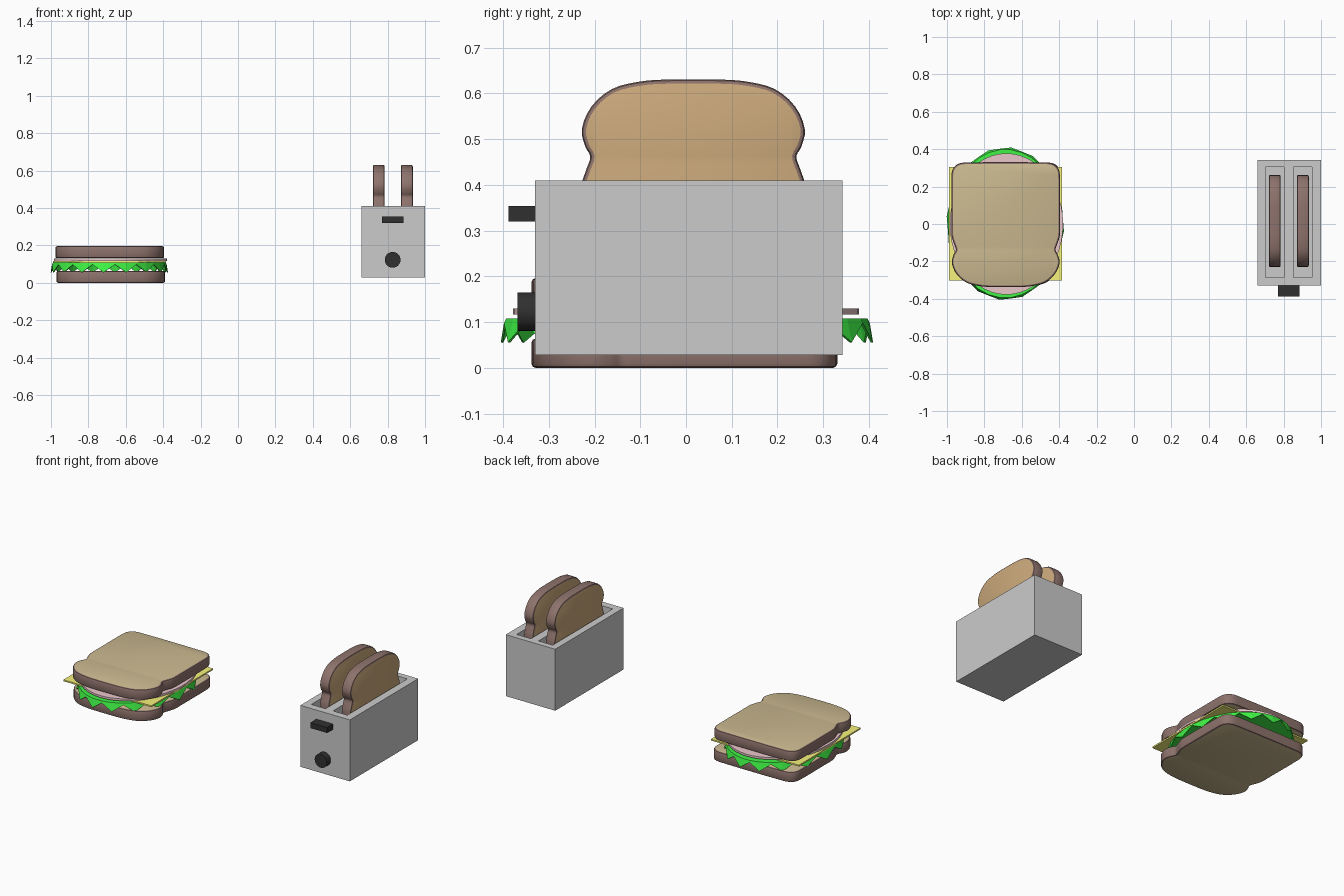
import bpy, bmesh
from math import sin, cos, pi, radians
from mathutils import Matrix, Vector

if "Cube" in bpy.data.objects:
    bpy.data.objects.remove(bpy.data.objects["Cube"])


def material(name, rgb):
    m = bpy.data.materials.new(name)
    m.diffuse_color = (*rgb, 1)
    m.use_nodes = True
    m.node_tree.nodes["Principled BSDF"].inputs["Base Color"].default_value = m.diffuse_color
    return m


CRUST = material("crust", (0.27, 0.17, 0.15))
CRUMB = material("crumb", (0.60, 0.49, 0.28))
TOASTED = material("toasted", (0.60, 0.40, 0.20))
GREEN = material("lettuce_green", (0.05, 0.90, 0.06))
YELLOW = material("cheese_yellow", (0.92, 0.90, 0.20))
PINK = material("ham_pink", (0.83, 0.57, 0.59))
BLACK = material("black", (0.03, 0.03, 0.03))


def finish(bm, name, mats=(), smooth=False):
    bmesh.ops.recalc_face_normals(bm, faces=bm.faces)
    me = bpy.data.meshes.new(name)
    bm.to_mesh(me)
    bm.free()
    ob = bpy.data.objects.new(name, me)
    bpy.context.collection.objects.link(ob)
    for m in mats:
        me.materials.append(m)
    bpy.ops.object.select_all(action='DESELECT')
    ob.select_set(True)
    bpy.context.view_layer.objects.active = ob
    if smooth:
        bpy.ops.object.shade_smooth_by_angle(angle=radians(35))
    return ob


def box(name, lo, hi, mats=()):
    lo, hi = Vector(lo), Vector(hi)
    bm = bmesh.new()
    bmesh.ops.create_cube(bm, size=1, matrix=Matrix.Translation((lo + hi) / 2)
                          @ Matrix.Diagonal((*(hi - lo), 1)))
    return finish(bm, name, mats)


def disc(name, matrix, mat, segments):
    bm = bmesh.new()
    bmesh.ops.create_cone(bm, cap_ends=True, segments=segments, radius1=1,
                          radius2=1, depth=1, matrix=matrix)
    return finish(bm, name, [mat], True)


# Bread slice: half outline, mirrored and smoothed; domed end faces -y
HALF = [(0.08, -0.333), (0.145, -0.327), (0.21, -0.309), (0.262, -0.265),
        (0.288, -0.205), (0.279, -0.16), (0.266, -0.135), (0.275, -0.105),
        (0.289, -0.06), (0.29, 0.02), (0.29, 0.25), (0.284, 0.295),
        (0.257, 0.324), (0.21, 0.333)]


def spline(points, steps=3):
    out, n = [], len(points)
    pts = [Vector(p) for p in points]
    for i in range(n):
        a, b, c, d = (pts[(i + k) % n] for k in (-1, 0, 1, 2))
        # tangents limited by the local segment length
        length = (c - b).length
        t1 = (c - a).normalized() * length
        t2 = (d - b).normalized() * length
        for s in range(steps):
            t = s / steps
            out.append(b * (2*t**3 - 3*t*t + 1) + t1 * (t**3 - 2*t*t + t)
                       + c * (3*t*t - 2*t**3) + t2 * (t**3 - t*t))
    return out


def bread(name, matrix, thickness, inner, scale=1.0):
    outline = spline(HALF + [(-x, y) for x, y in reversed(HALF)])
    bm = bmesh.new()
    base = bm.faces.new([bm.verts.new((p.x * scale, p.y * scale, -thickness / 2))
                         for p in outline])
    ext = bmesh.ops.extrude_face_region(bm, geom=[base], use_keep_orig=True)
    bmesh.ops.translate(bm, vec=(0, 0, thickness),
                        verts=[g for g in ext["geom"] if isinstance(g, bmesh.types.BMVert)])
    rims = [e for e in bm.edges if abs(e.verts[0].co.z - e.verts[1].co.z) < 1e-5]
    bmesh.ops.bevel(bm, geom=rims, offset=0.009, segments=2, profile=0.5, affect='EDGES')
    for f in bm.faces:
        f.material_index = 1 if len(f.verts) > 10 else 0
    bm.transform(matrix)
    return finish(bm, name, [CRUST, inner], True)


# Sandwich bread
bread("bottom_bread", Matrix.Translation((-0.68, -0.004, 0.032)), 0.064, CRUMB)
bread("top_bread", Matrix.Translation((-0.686, -0.004, 0.164)), 0.064, CRUMB)

# Lettuce: oval sheet with a flared zigzag skirt
bm = bmesh.new()
N = 32
rim, hem = [], []
for i in range(N):
    a = 2 * pi * (i + 0.5) / N
    rim.append(bm.verts.new((-0.688 + 0.303 * cos(a), 0.002 + 0.397 * sin(a), 0.108)))
    low = i % 2
    r = 0.012 if low else 0.005
    hem.append(bm.verts.new((-0.688 + (0.303 + r) * cos(a), 0.002 + (0.397 + r) * sin(a),
                             0.056 if low else 0.098)))
bm.faces.new(rim)
for i in range(N):
    j = (i + 1) % N
    bm.faces.new((rim[i], hem[i], hem[j], rim[j]))
lettuce = finish(bm, "lettuce", [GREEN])
solid = lettuce.modifiers.new("thickness", 'SOLIDIFY')
solid.thickness = 0.005

# Cheese and ham
box("cheese", (-0.99, -0.302, 0.108), (-0.385, 0.305, 0.117), [YELLOW])
disc("ham", Matrix.Translation((-0.682, 0, 0.1235)) @ Matrix.Diagonal((0.303, 0.378, 0.013, 1)),
     PINK, 48)

# Toaster body with two slots
body = box("toaster_body", (0.66, -0.33, 0.028), (1.0, 0.342, 0.41))
for i, x in enumerate((0.7525, 0.9025)):
    cutter = box("slot_cutter", (x - 0.049, -0.285, 0.04), (x + 0.049, 0.305, 0.5))
    cutter.hide_render = True
    mod = body.modifiers.new("slot", 'BOOLEAN')
    mod.operation = 'DIFFERENCE'
    mod.solver = 'EXACT'
    mod.object = cutter
    bpy.context.view_layer.objects.active = body
    bpy.ops.object.modifier_apply(modifier=mod.name)
    bpy.data.objects.remove(cutter)
    # Toast standing in the slot, dome up
    upright = Matrix(((0, 0, -1, x), (1, 0, 0, 0.016), (0, -1, 0, 0.348), (0, 0, 0, 1)))
    bread(f"toast_{i + 1}", upright, 0.064, TOASTED, 0.847)

# Lever and dial
box("lever", (0.77, -0.388, 0.32), (0.885, -0.325, 0.354), [BLACK])
disc("dial", Matrix.Translation((0.827, -0.346, 0.123)) @ Matrix.Rotation(pi / 2, 4, 'X')
     @ Matrix.Diagonal((0.042, 0.042, 0.044, 1)), BLACK, 32)
